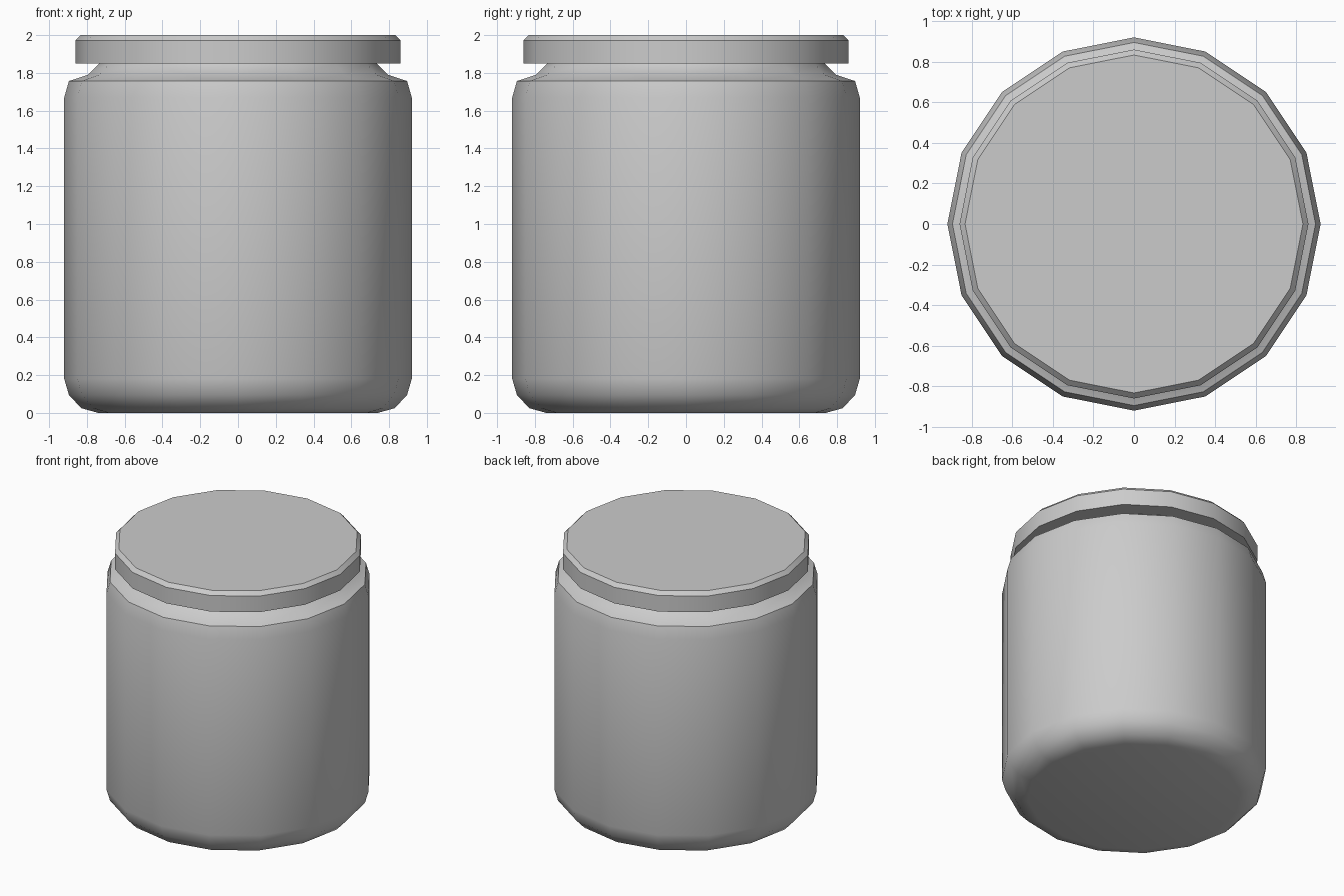
import bpy, bmesh
from math import cos, sin, pi, radians

if "Cube" in bpy.data.objects:
    bpy.data.objects.remove(bpy.data.objects["Cube"])

SIDES = 16


def lathe(name, profile):
    """Closed solid of revolution from (radius, z) points, bottom to top."""
    bm = bmesh.new()
    rings = [[bm.verts.new((r * cos(2 * pi * i / SIDES), r * sin(2 * pi * i / SIDES), z))
              for i in range(SIDES)] for r, z in profile]
    for low, high in zip(rings, rings[1:]):
        for i in range(SIDES):
            j = (i + 1) % SIDES
            bm.faces.new((low[i], low[j], high[j], high[i]))
    bm.faces.new(rings[0][::-1])
    bm.faces.new(rings[-1])
    mesh = bpy.data.meshes.new(name)
    bm.to_mesh(mesh)
    bm.free()
    obj = bpy.data.objects.new(name, mesh)
    bpy.context.collection.objects.link(obj)
    bpy.ops.object.select_all(action='DESELECT')
    obj.select_set(True)
    bpy.context.view_layer.objects.active = obj
    bpy.ops.object.shade_smooth_by_angle(angle=radians(32))
    return obj


# Jar body: rounded base, straight wall, shoulder and narrow neck
lathe("jar_body", [(0.74, 0), (0.83, 0.025), (0.895, 0.095), (0.92, 0.18),
                   (0.92, 1.67), (0.895, 1.757), (0.795, 1.79),
                   (0.735, 1.85), (0.725, 1.87)])

# Lid: overhanging disc with a small chamfered top edge
lathe("jar_lid", [(0.86, 1.85), (0.86, 1.972), (0.833, 2.0)])
